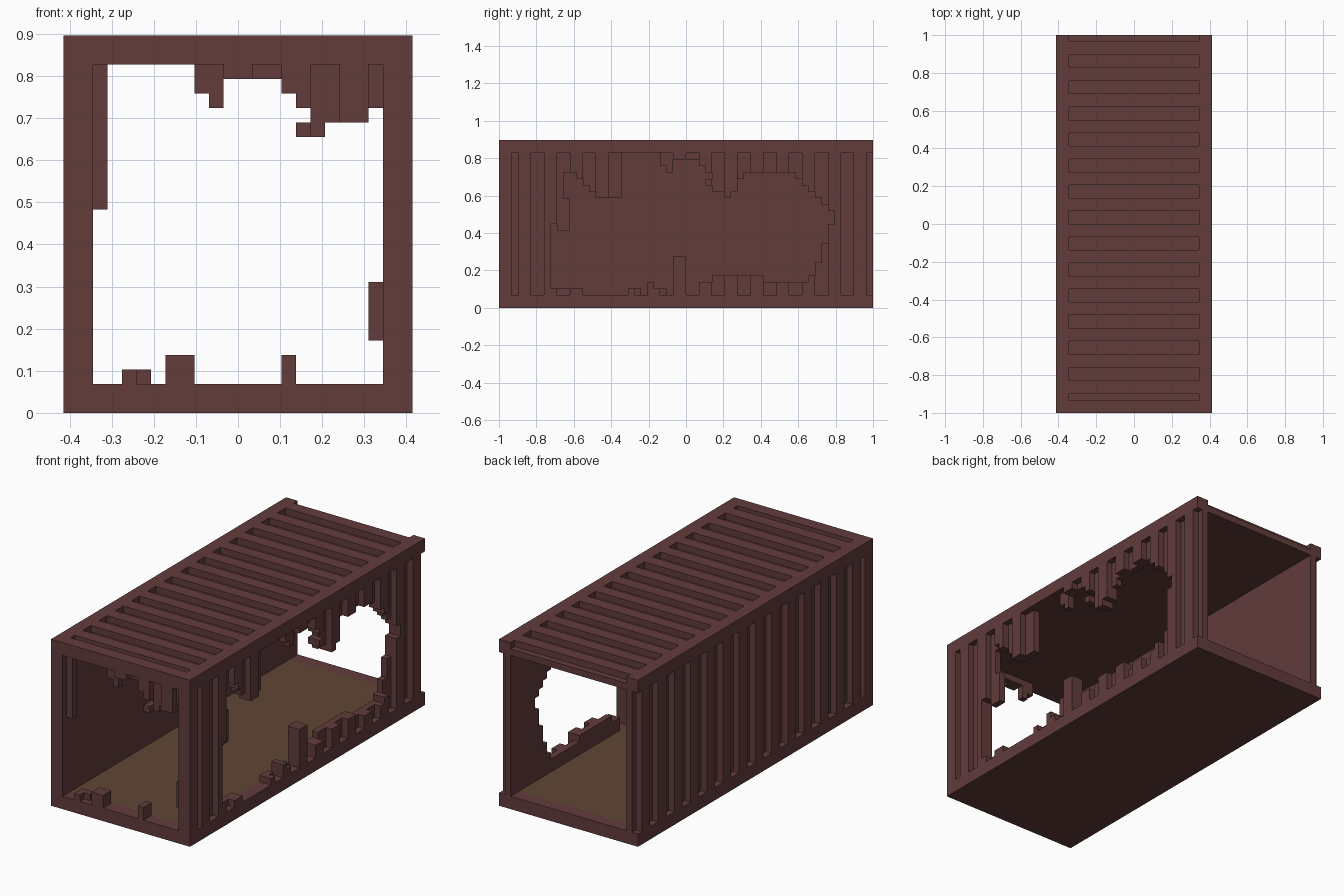
import bpy, bmesh

if "Cube" in bpy.data.objects:
    bpy.data.objects.remove(bpy.data.objects["Cube"], do_unlink=True)

# Grid: 24 wide, 58 long, 26 high
U = 2 / 58
W, L, H = 24, 58, 26


def material(name, rgb):
    m = bpy.data.materials.new(name)
    m.use_nodes = True
    m.diffuse_color = (*rgb, 1)
    bsdf = m.node_tree.nodes["Principled BSDF"]
    bsdf.inputs["Base Color"].default_value = (*rgb, 1)
    bsdf.inputs["Roughness"].default_value = 0.8
    return m


RUST = material("rust_red", (0.122, 0.045, 0.044))
WOOD = material("floor_brown", (0.117, 0.063, 0.036))


def part(name, boxes, mat=RUST):
    """One object from boxes given as (x0, x1, y0, y1, z0, z1) in grid units."""
    bm = bmesh.new()
    for x0, x1, y0, y1, z0, z1 in boxes:
        verts = bmesh.ops.create_cube(bm, size=1)["verts"]
        for v in verts:
            v.co.x = ((x0 if v.co.x < 0 else x1) - W / 2) * U
            v.co.y = ((y0 if v.co.y < 0 else y1) - L / 2) * U
            v.co.z = (z0 if v.co.z < 0 else z1) * U
    mesh = bpy.data.meshes.new(name)
    bm.to_mesh(mesh)
    bm.free()
    mesh.materials.append(mat)
    obj = bpy.data.objects.new(name, mesh)
    bpy.context.collection.objects.link(obj)
    return obj


def is_groove(c):
    return c % 4 in (1, 2)


def corrugated(c0, c1, k0, k1, holes=()):
    """Runs of equal columns as (start, end, low, high, groove), minus the holes."""
    runs = []
    for c in range(c0, c1):
        cuts = sorted((lo, hi) for a, b, lo, hi in holes if a <= c < b)
        spans, k = [], k0
        for lo, hi in cuts:
            if lo > k:
                spans.append((k, lo))
            k = hi
        if k < k1:
            spans.append((k, k1))
        key = (spans, is_groove(c))
        if runs and runs[-1][2] == key:
            runs[-1][1] = c + 1
        else:
            runs.append([c, c + 1, key])
    return [(a, b, lo, hi, g) for a, b, (spans, g) in runs for lo, hi in spans]


# Frame rails, front posts and cross beams
for side, x in (("right", 0), ("left", W - 2)):
    part(side + "_bottom_rail", [(x, x + 2, 0, L, 0, 2)])
    part(side + "_top_rail", [(x, x + 2, 0, L, H - 2, H)])
    part(side + "_front_post", [(x, x + 2, 0, 2, 2, H - 2)])
part("front_sill", [(2, W - 2, 0, 2, 0, 2)])
part("back_sill", [(2, W - 2, L - 2, L, 0, 2)])
part("front_header", [(2, W - 2, 0, 2, H - 2, H)])

# Floor boards over the underside plate
part("underside", [(2, W - 2, 2, L - 2, 0, 1)])
part("floor", [(2, W - 2, 2, L - 2, 1, 2)], WOOD)

# Corrugated roof
part("roof", [(2, W - 2, a, b, H - 2, H - 1 if g else H)
              for a, b, _, _, g in corrugated(2, L, 0, 1)])

# Intact side wall
part("right_wall", [(1 if g else 0, 2, a, b, lo, hi)
                    for a, b, lo, hi, g in corrugated(2, L, 2, H - 2)])

# Torn side wall: missing patches as (start, end, low, high)
side_holes = [
    (8, 9, 3, 13), (9, 11, 3, 12), (10, 11, 17, 21), (11, 12, 3, 21),
    (12, 13, 3, 20), (13, 14, 2, 19), (14, 15, 2, 18), (15, 19, 2, 17),
    (19, 20, 2, 24), (20, 22, 3, 24), (22, 23, 2, 24), (23, 24, 4, 24),
    (24, 25, 3, 24), (25, 26, 3, 22), (26, 27, 2, 21), (27, 29, 8, 23),
    (29, 31, 2, 23), (31, 32, 4, 22), (32, 33, 4, 19), (32, 33, 20, 21),
    (33, 35, 5, 18), (35, 36, 5, 17), (36, 37, 5, 18), (37, 38, 5, 20),
    (38, 41, 5, 21), (41, 46, 4, 21), (46, 47, 4, 20), (47, 48, 4, 19),
    (48, 49, 5, 18), (49, 50, 7, 17), (50, 51, 10, 16), (51, 52, 13, 15),
]
part("left_torn_wall", [(W - 2, W - 1 if g else W, a, b, lo, hi)
                        for a, b, lo, hi, g in corrugated(2, L, 2, H - 2, side_holes)])

# Scraps left of the front wall
front_holes = [
    (2, 3, 2, 14), (3, 4, 2, 24), (4, 6, 3, 24), (6, 7, 2, 24),
    (7, 9, 4, 24), (9, 10, 2, 22), (10, 11, 2, 21), (11, 15, 2, 23),
    (15, 16, 4, 22), (16, 17, 2, 19), (16, 17, 20, 21), (17, 18, 2, 19),
    (18, 21, 2, 20), (21, 22, 2, 5), (21, 22, 9, 21),
]
part("front_torn_wall", [(a, b, 1 if g else 0, 2, lo, hi)
                         for a, b, lo, hi, g in corrugated(2, W - 2, 2, H - 2, front_holes)])
